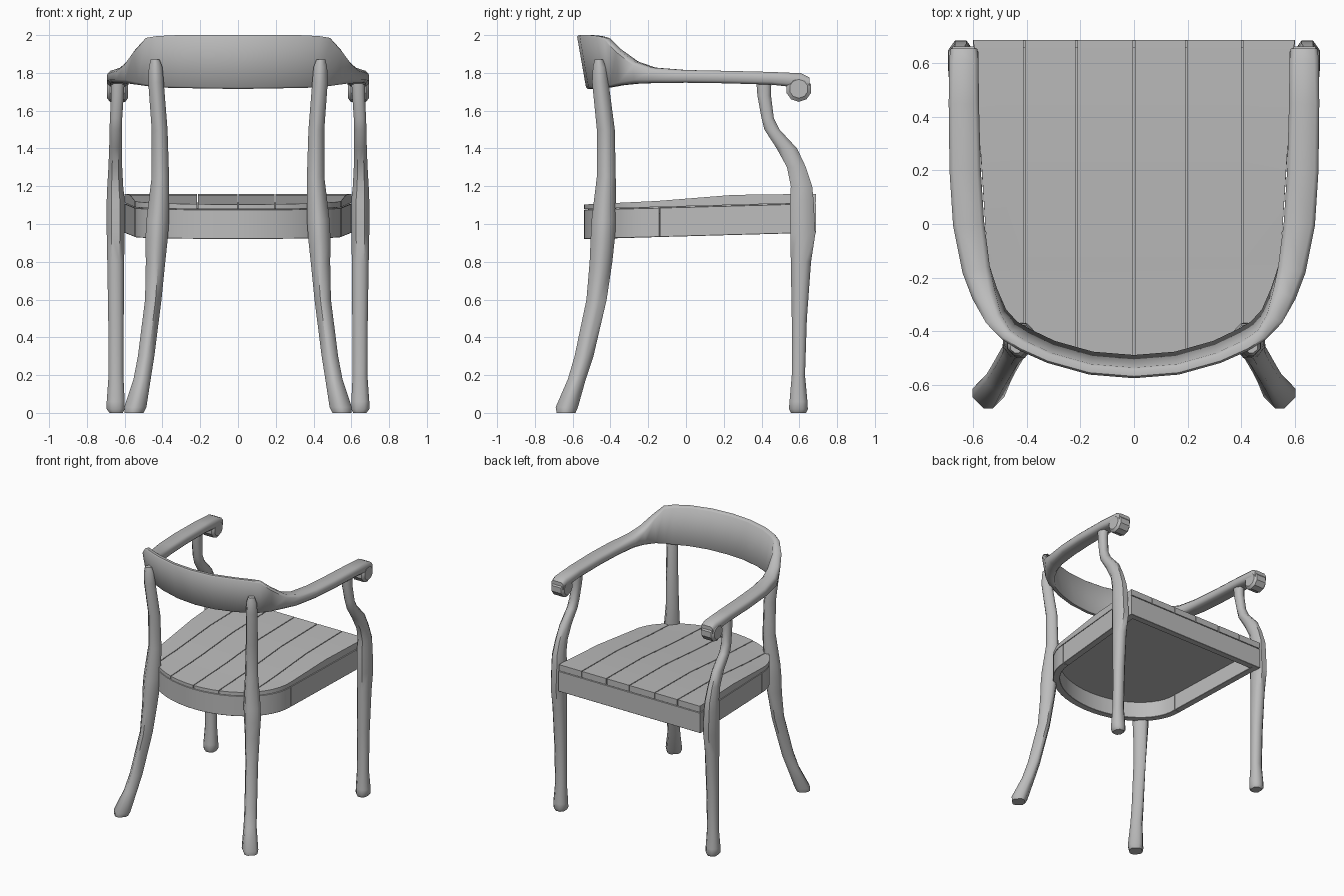
import bpy, bmesh, math
from mathutils import Vector

cube = bpy.data.objects.get("Cube")
if cube:
    bpy.data.objects.remove(cube, do_unlink=True)

GREY = (0.5, 0.5, 0.5, 1)
wood = bpy.data.materials.new("grey_wood")
wood.use_nodes = True
wood.diffuse_color = GREY
wood.node_tree.nodes["Principled BSDF"].inputs["Base Color"].default_value = GREY


def finish(name, bm, angle=50, mirror=False):
    """Turn a bmesh into a shaded, coloured object."""
    bmesh.ops.recalc_face_normals(bm, faces=bm.faces)
    mesh = bpy.data.meshes.new(name)
    bm.to_mesh(mesh)
    bm.free()
    mesh.materials.append(wood)
    mesh.shade_smooth()
    mesh.set_sharp_from_angle(angle=math.radians(angle))
    obj = bpy.data.objects.new(name, mesh)
    bpy.context.collection.objects.link(obj)
    if mirror:
        obj.modifiers.new("Mirror", 'MIRROR').use_mirror_merge = False
    return obj


def loft(name, rings, **options):
    """Skin a list of equal rings and cap both ends."""
    bm = bmesh.new()
    loops = [[bm.verts.new(p) for p in ring] for ring in rings]
    count = len(loops[0])
    for a, b in zip(loops, loops[1:]):
        for i in range(count):
            j = (i + 1) % count
            bm.faces.new((a[i], a[j], b[j], b[i]))
    bm.faces.new(loops[0])
    bm.faces.new(loops[-1])
    return finish(name, bm, **options)


def cut_box(u0, u1, v0, v1, cu, cv):
    """Rectangle with cut corners."""
    return [(u0 + cu, v0), (u1 - cu, v0), (u1, v0 + cv), (u1, v1 - cv),
            (u1 - cu, v1), (u0 + cu, v1), (u0, v1 - cv), (u0, v0 + cv)]


def leg(name, stations, cut):
    """Leg skinned through horizontal sections (z, x range, y range)."""
    rings = []
    for z, x0, x1, y0, y1 in stations:
        outline = cut_box(x0, x1, y0, y1, cut * (x1 - x0), cut * (y1 - y0))
        rings.append([(x, y, z) for x, y in outline])
    loft(name, rings, mirror=True)


def sweep(name, path, cut, **options):
    """Upright section swept along a plan path: (x, y, width, bottom, top, lean)."""
    rings = []
    for i, (x, y, width, low, high, lean) in enumerate(path):
        before, after = path[max(i - 1, 0)], path[min(i + 1, len(path) - 1)]
        along = Vector((after[0] - before[0], after[1] - before[1])).normalized()
        out = Vector((along.y, -along.x))
        c = cut * min(width, high - low)
        ring = []
        for a, z in cut_box(-width / 2, width / 2, low, high, c, c):
            a += lean * ((z - low) / (high - low) - 0.5)
            ring.append((x + out.x * a, y + out.y * a, z))
        rings.append(ring)
    loft(name, rings, **options)


# Front legs, rising through the seat into curved arm supports
leg("front_leg", [
    (0, .61, .68, .555, .635), (.02, .6, .695, .545, .645), (.06, .6, .695, .548, .643),
    (.2, .607, .685, .56, .63), (.5, .605, .687, .56, .64), (.8, .603, .692, .555, .662),
    (.95, .6, .695, .552, .685), (1.13, .6, .695, .55, .675), (1.2, .608, .692, .555, .668),
    (1.3, .613, .686, .535, .635), (1.4, .615, .682, .48, .588), (1.5, .615, .68, .415, .495),
    (1.56, .613, .678, .4, .465), (1.68, .605, .672, .378, .45), (1.76, .6, .672, .372, .452),
], .27)

# Splayed back legs
leg("back_leg", [
    (0, .5, .6, -.685, -.585), (.03, .485, .603, -.69, -.572), (.18, .462, .553, -.625, -.53),
    (.3, .443, .53, -.59, -.49), (.6, .405, .492, -.527, -.42), (.8, .385, .488, -.51, -.39),
    (.92, .372, .49, -.505, -.377), (1.02, .365, .485, -.5, -.37), (1.25, .365, .457, -.472, -.372),
    (1.5, .373, .457, -.472, -.377), (1.75, .393, .475, -.497, -.41), (1.83, .4, .472, -.493, -.42),
    (1.87, .415, .462, -.483, -.44),
], .36)

# Arms and backrest in one sweeping bow, half listed then mirrored
half = [
    (.16, -.52, .04, 1.717, 2, .05), (.31, -.478, .04, 1.72, 2, .05),
    (.41, -.432, .043, 1.722, 1.995, .05), (.465, -.398, .046, 1.727, 1.985, .045),
    (.515, -.345, .065, 1.735, 1.925, .03), (.558, -.26, .09, 1.743, 1.86, .015),
    (.59, -.17, .105, 1.746, 1.828, 0), (.618, 0, .117, 1.748, 1.815, 0),
    (.631, .2, .117, 1.745, 1.811, 0), (.636, .45, .113, 1.738, 1.805, 0),
    (.636, .61, .11, 1.72, 1.798, 0), (.636, .655, .1, 1.71, 1.775, 0),
]
bow = [(-s[0],) + s[1:] for s in reversed(half)]
bow += [(0, -.533, .04, 1.715, 2, .05)] + half
sweep("arm_and_backrest", bow, .22)

# Scrolled arm ends
rings = []
for x, r in ((.582, .05), (.597, .069), (.678, .069), (.693, .05)):
    turns = [math.tau * (i + .5) / 10 for i in range(10)]
    rings.append([(x, .597 + r * math.cos(t), 1.716 + r * math.sin(t)) for t in turns])
loft("arm_scroll", rings, angle=30, mirror=True)


# Seat frame, tilted gently up to the front
def rail_low(y):
    return .935 + .0275 * y


def rail_high(y):
    return 1.09 + .0275 * y


def rail(name, points, **options):
    sweep(name, [(x, y, .05, rail_low(y), rail_high(y), 0) for x, y in points], .04, angle=30, **options)


def arc(rx, ry, steps=24):
    angles = [math.pi * (i / steps - .5) for i in range(steps + 1)]
    return [(rx * math.sin(t), -.14 - ry * math.cos(t)) for t in angles]


rail("back_rail", arc(.522, .375))
rail("side_rail", [(.522, -.135), (.575, .66)], mirror=True)
rail("front_rail", [(-.602, .663), (.602, .663)])


# Seat boards cut from one D-shaped slab
def seat_top(y):
    knots = [(-.55, 1.103), (-.15, 1.122), (.25, 1.154), (.7, 1.16)]
    for (y0, z0), (y1, z1) in zip(knots, knots[1:]):
        if y <= y1:
            return z0 + (z1 - z0) * (y - y0) / (y1 - y0)
    return knots[-1][1]


def board(name, left, right, scale, low, high):
    bm = bmesh.new()
    outline = [(-.6, .688)] + arc(.547, .4) + [(.6, .688)]
    face = bm.faces.new([bm.verts.new((x * scale, y * scale, 0)) for x, y in outline])
    top = bmesh.ops.extrude_face_region(bm, geom=[face])["geom"]
    for v in top:
        if isinstance(v, bmesh.types.BMVert):
            v.co.z = 1
    cuts = [((0, y, 0), (0, 1, 0), False) for y in (-.15, .25)]
    cuts += [((left, 0, 0), (-1, 0, 0), True), ((right, 0, 0), (1, 0, 0), True)]
    for point, normal, clear in cuts:
        geom = bm.verts[:] + bm.edges[:] + bm.faces[:]
        bmesh.ops.bisect_plane(bm, geom=geom, plane_co=point, plane_no=normal, clear_outer=clear)
        bmesh.ops.holes_fill(bm, edges=[e for e in bm.edges if e.is_boundary], sides=0)
    for v in bm.verts:
        v.co.z = high(v.co.y) if v.co.z > .5 else low(v.co.y)
    finish(name, bm, angle=30)


edges = [-.7, -.41, -.215, 0, .195, .405, .7]
GAP = .003
for i, (a, b) in enumerate(zip(edges, edges[1:])):
    board(f"seat_board_{i + 1}", a + GAP, b - GAP, 1, lambda y: rail_high(y) + .004, seat_top)

# Panel under the boards
board("seat_underside", -1, 1, .96, lambda y: rail_high(y) - .03, lambda y: rail_high(y) + .006)
